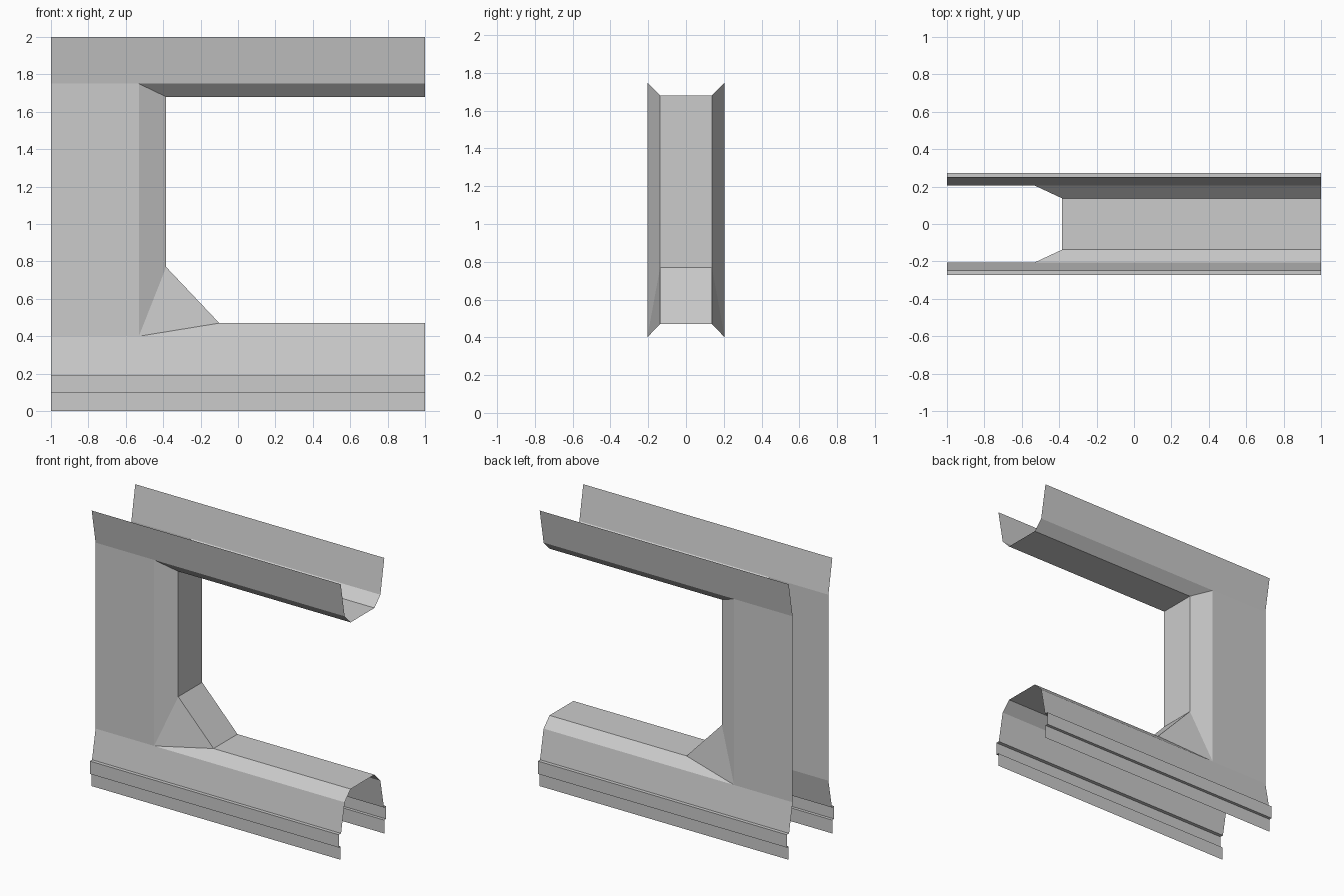
import bpy, bmesh

if "Cube" in bpy.data.objects:
    bpy.data.objects.remove(bpy.data.objects["Cube"])


def sheet(name, rows, mirror=False):
    """Skin a grid of points (rows of equal length) as an open surface."""
    bm = bmesh.new()
    grid = [[bm.verts.new(p) for p in row] for row in rows]
    for a, b in zip(grid, grid[1:]):
        for j in range(len(a) - 1):
            bm.faces.new((a[j], a[j + 1], b[j + 1], b[j]))
    bmesh.ops.remove_doubles(bm, verts=bm.verts, dist=0.0001)
    mesh = bpy.data.meshes.new(name)
    bm.to_mesh(mesh)
    bm.free()
    obj = bpy.data.objects.new(name, mesh)
    bpy.context.collection.objects.link(obj)
    if mirror:
        mod = obj.modifiers.new("both_sides", 'MIRROR')
        mod.use_axis = (False, True, False)
        mod.use_mirror_merge = False
    return obj


def panel(name, profile, x0=-1, x1=1):
    """Run a (y, z) profile along x on the front, mirrored to the back."""
    return sheet(name, [[(x0, y, z), (x1, y, z)] for y, z in profile], True)


WALL, REVEAL = 0.205, 0.137

# stepped skirting and flared lower wall
panel("skirting", [(-0.25, 0), (-0.25, 0.097), (-0.272, 0.097),
                   (-0.272, 0.19), (-0.246, 0.19)])
panel("lower_wall", [(-0.246, 0.19), (-WALL, 0.40)])

# flat pier beside the opening
panel("pier", [(-WALL, 0.40), (-WALL, 1.75)], -1, -0.53)

# flared upper wall
panel("upper_wall", [(-WALL, 1.75), (-0.25, 2)])

# chamfered lining of the opening, with the sloped lower corner
outer = [(1, 0.40), (-0.53, 0.40), (-0.53, 0.40), (-0.53, 1.75), (1, 1.75)]
inner = [(1, 0.47), (-0.10, 0.47), (-0.384, 0.77), (-0.384, 1.68), (1, 1.68)]
sheet("opening_lining", [
    [(ox, -WALL, oz), (ix, -REVEAL, iz), (ix, REVEAL, iz), (ox, WALL, oz)]
    for (ox, oz), (ix, iz) in zip(outer, inner)])
